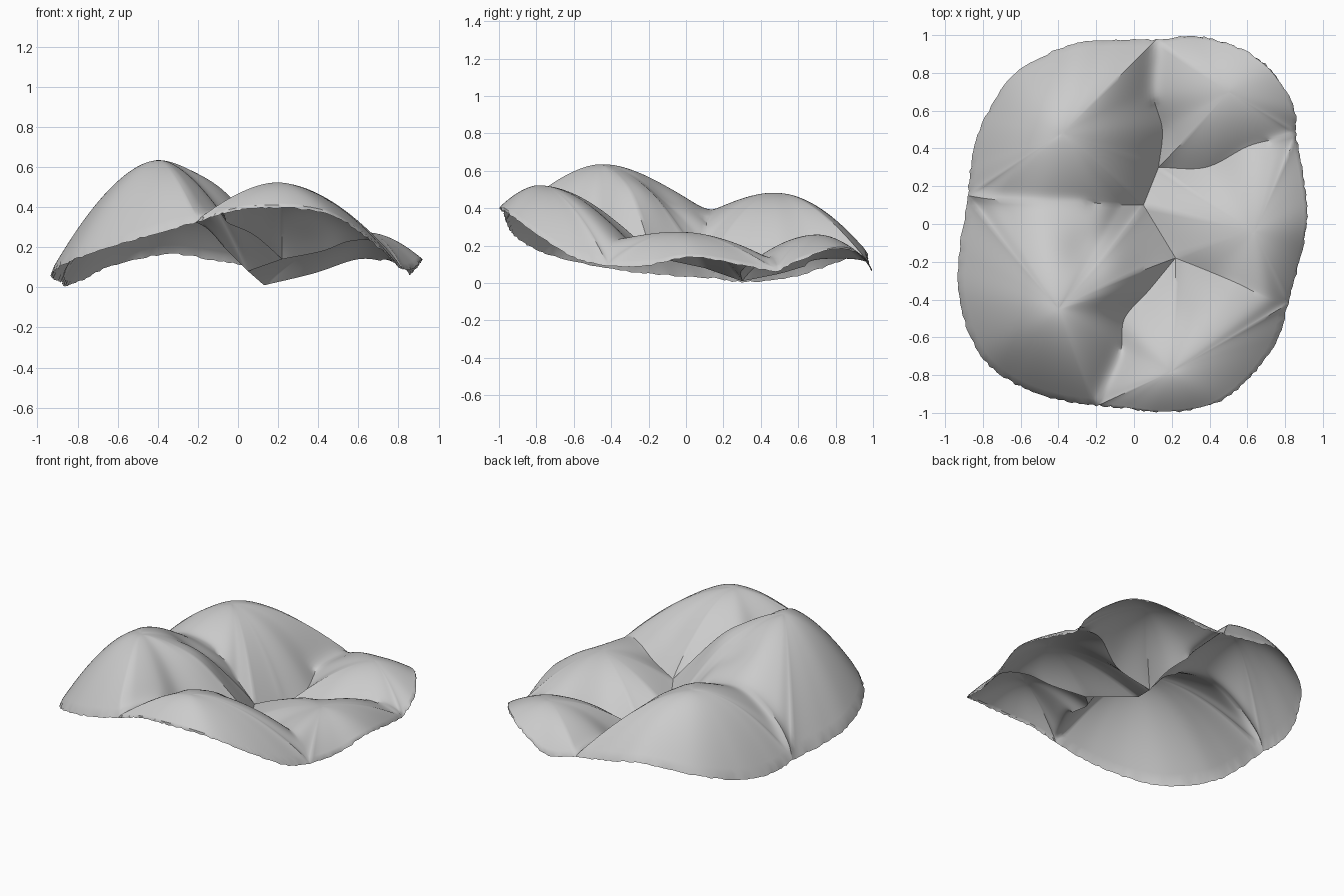
import bpy, bmesh, math, random
from mathutils import Vector

random.seed(4)
cube = bpy.data.objects.get("Cube")
if cube:
    bpy.data.objects.remove(cube)

RINGS = 26      # steps from a cusp tip to its border
STEPS = 10      # samples between two border points
BLUR = 8        # samples averaged on each side to round the cusp tops

# Junctions where grooves and rim meet
pit = (.05, .1, .08)
back_pit = (.13, .3, .01)
front_pit = (.22, -.18, .14)
end_front = (-.2, -.965, .33)
end_right = (.82, -.42, .09)
end_back_right = (.86, .48, .06)
end_back = (.12, .98, .1)
end_left = (-.88, .15, .03)

# Grooves between cusps, shared by both neighbours, and where each turns soft
grooves = {
    "pit_back": (1, [pit, back_pit]),
    "pit_front": (1, [pit, front_pit]),
    "front": (.6, [front_pit, (.08, -.35, .26), (-.05, -.5, .32), (-.07, -.67, .35),
                   (-.15, -.85, .36), end_front]),
    "right": (1, [front_pit, (.42, -.26, .18), (.56, -.32, .23), (.7, -.39, .22), end_right]),
    "back_right": (.7, [back_pit, (.38, .3, .07), (.6, .41, .14), (.75, .45, .12),
                        end_back_right]),
    "back": (.6, [back_pit, (.15, .5, .05), (.1, .7, .1), end_back]),
    "left": (.45, [pit, (-.06, .1, .19), (-.2, .11, .32), (-.5, .12, .38),
                   (-.74, .13, .22), end_left]),
}

# Outer rim of the shell
rims = {
    "rim_a": [end_left, (-.93, -.15, .05), (-.93, -.4, .08), (-.83, -.68, .14),
              (-.65, -.84, .2), (-.42, -.93, .27), end_front],
    "rim_b": [end_front, (-.05, -.98, .38), (.1, -1, .4), (.3, -.99, .4),
              (.48, -.93, .36), (.65, -.78, .25), (.77, -.6, .14), end_right],
    "rim_c": [end_right, (.88, -.2, .1), (.92, 0, .14), (.91, .2, .12), end_back_right],
    "rim_d": [end_back_right, (.85, .62, .13), (.73, .82, .19), (.55, .94, .15),
              (.33, 1, .07), end_back],
    "rim_e": [end_back, (-.12, .98, .14), (-.35, .95, .17), (-.63, .8, .11),
              (-.8, .55, .03), (-.87, .3, .01), end_left],
}

# Each cusp: tip, roundness, border paths in order ("-" runs a path backwards)
cusps = [
    ((-.4, -.45, .64), 1.7, ["rim_a", "-front", "-pit_front", "left"]),
    ((.2, -.78, .525), 1.8, ["rim_b", "-right", "front"]),
    ((.64, -.04, .275), 1.9, ["rim_c", "-back_right", "-pit_back", "pit_front", "right"]),
    ((.5, .7, .26), 1.9, ["rim_d", "-back", "back_right"]),
    ((-.38, .48, .485), 1.9, ["rim_e", "-left", "pit_back", "back"]),
]

# Folds on the slopes: centre, radius, depth (negative swells)
folds = [((-.27, -.1), .1, .06), ((-.1, -.22), .12, -.05), ((.33, -.37), .09, .02)]

bm = bmesh.new()
junctions = {}


def groove_verts(points):
    """Vertices along a smooth path, sharing the path's end vertices."""
    p = [Vector(q) for q in points]
    p = [2 * p[0] - p[1]] + p + [2 * p[-1] - p[-2]]
    line = []
    for a, b, c, d in zip(p, p[1:], p[2:], p[3:]):
        for i in range(STEPS):
            t = i / STEPS
            line.append(.5 * (2 * b + (c - a) * t + (2 * a - 5 * b + 4 * c - d) * t ** 2
                              + (3 * b - a - 3 * c + d) * t ** 3))
    for end in (points[0], points[-1]):
        if end not in junctions:
            junctions[end] = bm.verts.new(end)
    return [junctions[points[0]]] + [bm.verts.new(q) for q in line[1:]] + [junctions[points[-1]]]


def fold_depth(co):
    return sum(d * math.exp(-((co.x - c[0]) ** 2 + (co.y - c[1]) ** 2) / r ** 2)
               for c, r, d in folds)


paths = {}
smoothed = []
for name, (soft_from, points) in grooves.items():
    paths[name] = groove_verts(points)
    smoothed += paths[name][int(soft_from * len(paths[name])):-1]
for name, points in rims.items():
    paths[name] = groove_verts(points)

# Cusps as domes spanned between the tip and the border
for tip, power, names in cusps:
    tip = Vector(tip)
    border = []
    for name in names:
        path = paths[name.lstrip("-")]
        border += (path[::-1] if name[0] == "-" else path)[:-1]
    n = len(border)
    rounded = [sum((border[(i + s) % n].co for s in range(-BLUR, BLUR + 1)), Vector())
               / (2 * BLUR + 1) for i in range(n)]
    top = bm.verts.new(tip)
    smoothed.append(top)
    previous = [top] * n
    for k in range(1, RINGS + 1):
        t = k / RINGS
        ring = border
        if k < RINGS:
            ring = []
            for b, r in zip(border, rounded):
                goal = r.lerp(b.co, t)
                co = tip.lerp(goal, t)
                co.z = tip.z + (goal.z - tip.z) * t ** power
                co.z -= fold_depth(co) * (1 - t ** 4)
                ring.append(bm.verts.new(co))
            smoothed += ring
        for i in range(n):
            j = (i + 1) % n
            if k == 1:
                bm.faces.new((top, ring[i], ring[j]))
            else:
                bm.faces.new((previous[i], ring[i], ring[j], previous[j]))
        previous = ring

# Soften the slopes and the outer ends of the valleys
for _ in range(20):
    bmesh.ops.smooth_vert(bm, verts=smoothed, factor=.5,
                          use_axis_x=False, use_axis_y=False, use_axis_z=True)

# Ragged rim
for name in rims:
    for v in paths[name][1:-1]:
        v.co *= 1 - random.random() * .01
        v.co.z = max(v.co.z + random.uniform(-.008, 0), 0)

mesh = bpy.data.meshes.new("chewing_surface")
bm.to_mesh(mesh)
bm.free()
shell = bpy.data.objects.new("chewing_surface", mesh)
bpy.context.collection.objects.link(shell)

# Plain grey
grey = bpy.data.materials.new("light_grey")
grey.use_nodes = True
colour = (.6, .6, .6, 1)
grey.diffuse_color = colour
grey.node_tree.nodes["Principled BSDF"].inputs["Base Color"].default_value = colour
mesh.materials.append(grey)

bpy.ops.object.select_all(action="DESELECT")
shell.select_set(True)
bpy.context.view_layer.objects.active = shell
bpy.ops.object.shade_smooth_by_angle(angle=math.radians(40))
